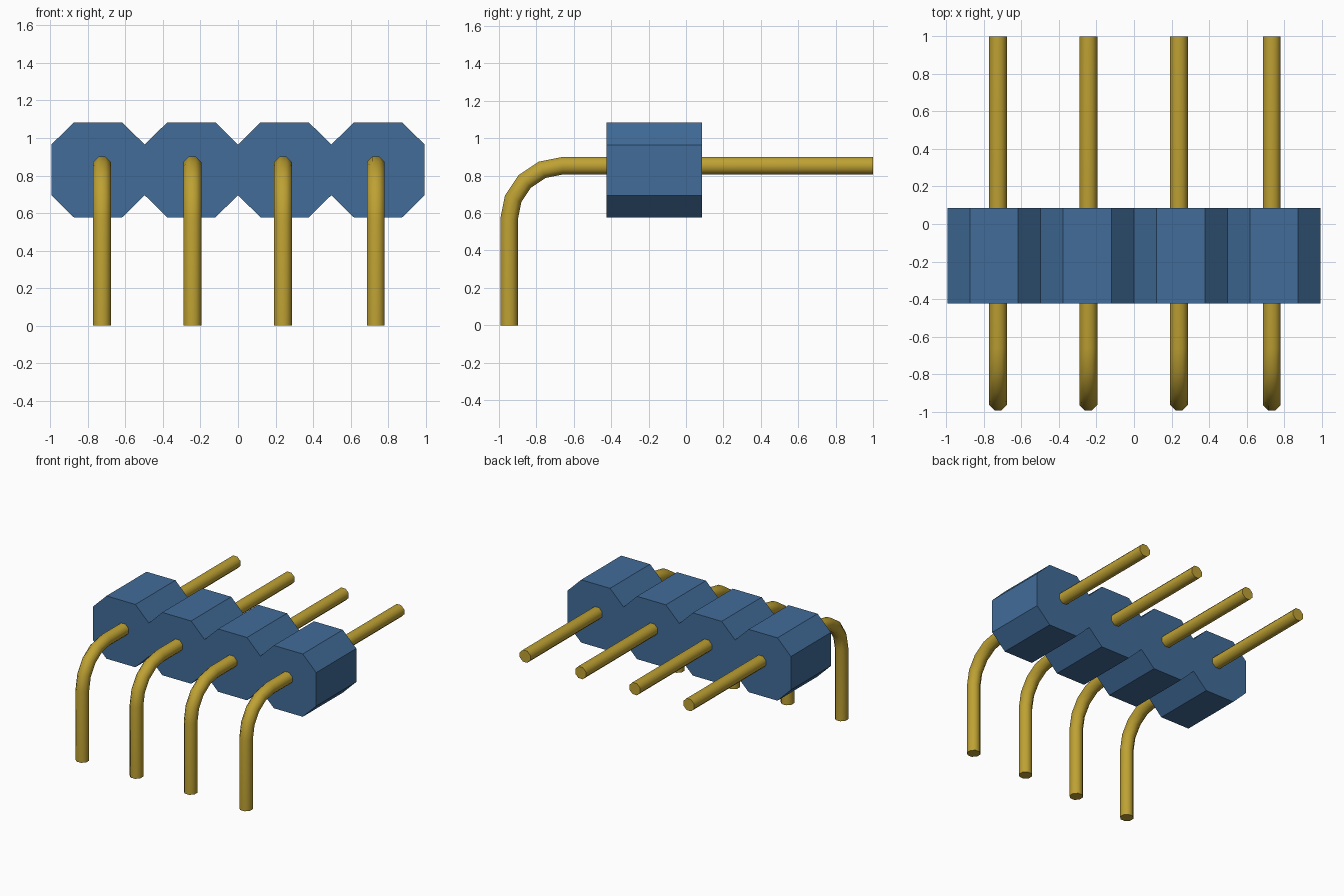
import bpy, bmesh, math
from mathutils import Vector

cube = bpy.data.objects.get("Cube")
if cube:
    bpy.data.objects.remove(cube, do_unlink=True)


def material(name, color):
    m = bpy.data.materials.new(name)
    m.use_nodes = True
    m.diffuse_color = color
    m.node_tree.nodes["Principled BSDF"].inputs["Base Color"].default_value = color
    return m


def make_object(name, bm, mat):
    bmesh.ops.recalc_face_normals(bm, faces=bm.faces)
    mesh = bpy.data.meshes.new(name)
    bm.to_mesh(mesh)
    bm.free()
    mesh.materials.append(mat)
    obj = bpy.data.objects.new(name, mesh)
    bpy.context.collection.objects.link(obj)
    return obj


blue = material("blue plastic", (0.053, 0.150, 0.318, 1))
gold = material("gold metal", (0.515, 0.356, 0.033, 1))

# Housing: four joined octagonal cells, one profile extruded along y
FRONT, BACK = -0.425, 0.085
MID_Z, HALF_H, NOTCH_H = 0.83, 0.253, 0.135
PITCH, CHAMFER = 0.4975, 0.12
upper = [(-2 * PITCH, NOTCH_H)]
for i in range(4):
    x0 = (i - 2) * PITCH
    upper += [(x0 + CHAMFER, HALF_H), (x0 + PITCH - CHAMFER, HALF_H), (x0 + PITCH, NOTCH_H)]
outline = upper + [(x, -h) for x, h in reversed(upper)]
bm = bmesh.new()
face = bm.faces.new([bm.verts.new((x, FRONT, MID_Z + h)) for x, h in outline])
ext = bmesh.ops.extrude_face_region(bm, geom=[face], use_keep_orig=True)
bmesh.ops.translate(bm, vec=(0, BACK - FRONT, 0),
                    verts=[g for g in ext["geom"] if isinstance(g, bmesh.types.BMVert)])
make_object("housing", bm, blue)

# Pins: eight-sided rod swept from the back, around a bend, down to the ground
R, SIDES, STEPS = 0.051, 8, 4
BEND, PIN_Z, LEG_Y = 0.286, 0.853, -0.946


def pin(name, x):
    path = [(1.0, PIN_Z, 0.0)]
    for k in range(STEPS + 1):
        a = k / STEPS * math.pi / 2
        path.append((LEG_Y + BEND - BEND * math.sin(a), PIN_Z - BEND + BEND * math.cos(a), a))
    path.append((LEG_Y, 0.0, math.pi / 2))
    bm = bmesh.new()
    rings = []
    for y, z, a in path:
        out = Vector((0, -math.sin(a), math.cos(a)))
        out = Vector((0, -math.cos(math.pi / 2 - a), math.sin(math.pi / 2 - a)))
        ring = []
        for s in range(SIDES):
            t = (s + 0.5) * 2 * math.pi / SIDES
            p = Vector((x + R * math.cos(t), y, z)) + out * R * math.sin(t)
            ring.append(bm.verts.new(p))
        rings.append(ring)
    for a, b in zip(rings, rings[1:]):
        for s in range(SIDES):
            n = (s + 1) % SIDES
            bm.faces.new((a[s], a[n], b[n], b[s]))
    bm.faces.new(rings[0])
    bm.faces.new(rings[-1])
    return make_object(name, bm, gold)


pins = [pin(f"pin_{i + 1}", x) for i, x in enumerate((-0.725, -0.243, 0.24, 0.735))]

# Soft shading round the rods, crisp end caps
bpy.ops.object.select_all(action='DESELECT')
for p in pins:
    p.select_set(True)
bpy.context.view_layer.objects.active = pins[0]
bpy.ops.object.shade_smooth_by_angle(angle=math.radians(50))
